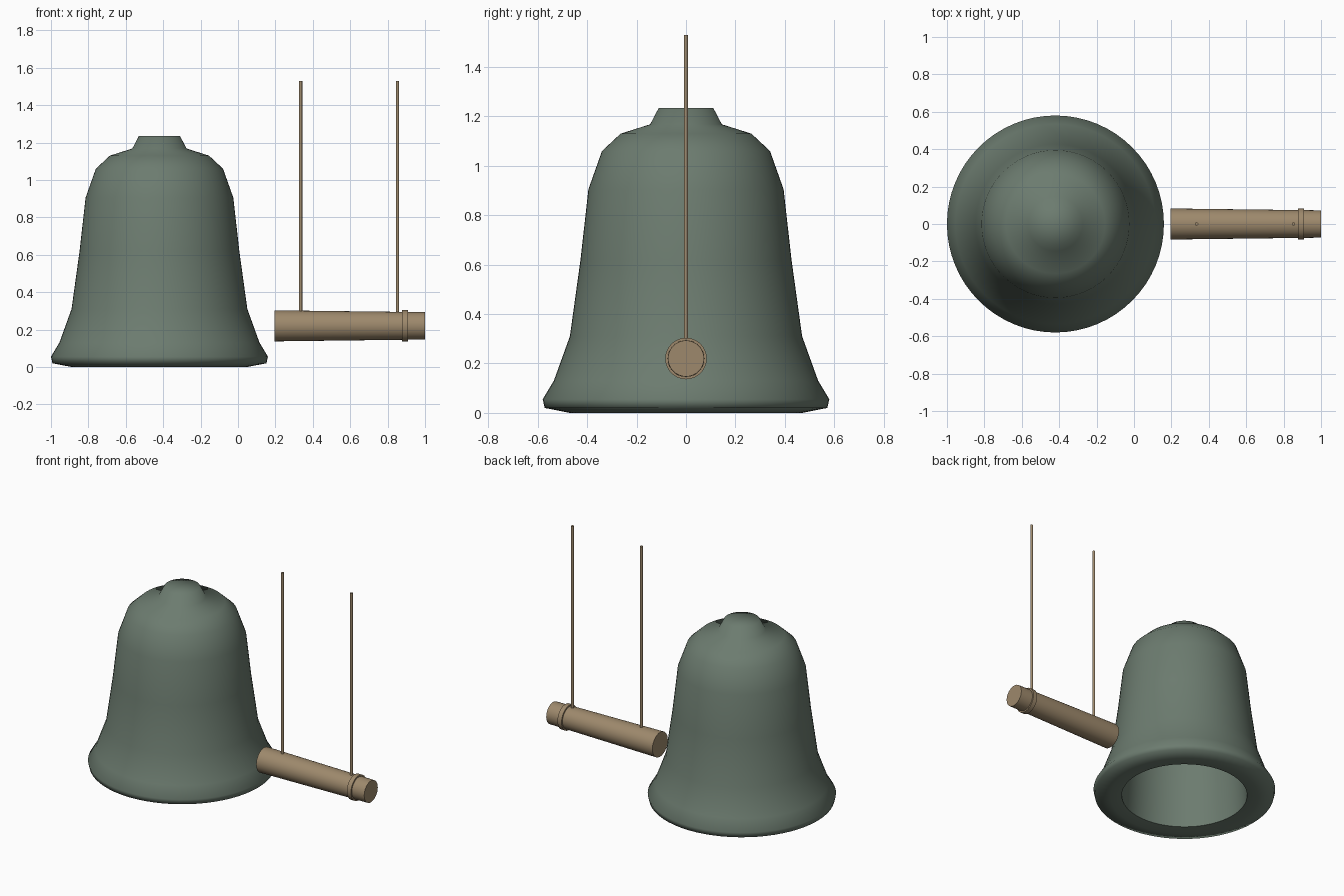
import bpy
import bmesh
import math
from mathutils import Matrix, Vector

cube = bpy.data.objects.get("Cube")
if cube:
    bpy.data.objects.remove(cube, do_unlink=True)


def material(name, colour):
    mat = bpy.data.materials.new(name)
    mat.use_nodes = True
    mat.diffuse_color = colour
    mat.node_tree.nodes["Principled BSDF"].inputs["Base Color"].default_value = colour
    return mat


bronze = material("aged green bronze", (0.15, 0.20, 0.16, 1))
wood = material("tan wood", (0.34, 0.25, 0.15, 1))


def lathe(name, profile, matrix, mat, steps=64, angle=40):
    """Spin a radius/height profile round its own z axis."""
    bm = bmesh.new()
    verts = [bm.verts.new((r, 0, z)) for r, z in profile]
    edges = [bm.edges.new(pair) for pair in zip(verts, verts[1:])]
    bmesh.ops.spin(bm, geom=verts + edges, cent=(0, 0, 0), axis=(0, 0, 1),
                   angle=math.tau, steps=steps, use_merge=True)
    bmesh.ops.remove_doubles(bm, verts=bm.verts, dist=0.0001)
    bmesh.ops.recalc_face_normals(bm, faces=bm.faces)
    mesh = bpy.data.meshes.new(name)
    bm.to_mesh(mesh)
    bm.free()
    obj = bpy.data.objects.new(name, mesh)
    bpy.context.collection.objects.link(obj)
    obj.matrix_world = matrix
    mesh.materials.append(mat)
    bpy.ops.object.select_all(action="DESELECT")
    obj.select_set(True)
    bpy.context.view_layer.objects.active = obj
    bpy.ops.object.shade_smooth_by_angle(angle=math.radians(angle))
    return obj


# Bell: outer wall, lip and hollow inside in one closed profile
outer = [(0, 1.235), (0.11, 1.235), (0.145, 1.168), (0.265, 1.13),
         (0.34, 1.06), (0.395, 0.905), (0.427, 0.62), (0.47, 0.31),
         (0.535, 0.13), (0.58, 0.055), (0.572, 0.02), (0.47, 0.0)]
inner = [(0.40, 0.01), (0.385, 0.31), (0.345, 0.9), (0.29, 1.03), (0.2, 1.09), (0, 1.1)]
lathe("bell", outer + inner, Matrix.Translation((-0.42, 0, 0)), bronze, angle=75)

# Striking log with a raised band near its outer end
along_x = Matrix.Translation((0, 0, 0.22)) @ Matrix.Rotation(math.pi / 2, 4, "Y")
lathe("striker_log", [(0, 0.195), (0.083, 0.195), (0.073, 1.0), (0, 1.0)],
      along_x, wood, steps=32)
lathe("striker_band", [(0.07, 0.877), (0.084, 0.877), (0.084, 0.908), (0.07, 0.908)],
      along_x, wood, steps=32)

# Hanging ropes
for name, x in (("inner_rope", 0.335), ("outer_rope", 0.853)):
    lathe(name, [(0, 0.28), (0.009, 0.28), (0.009, 1.53), (0, 1.53)],
          Matrix.Translation(Vector((x, 0, 0))), wood, steps=12)
